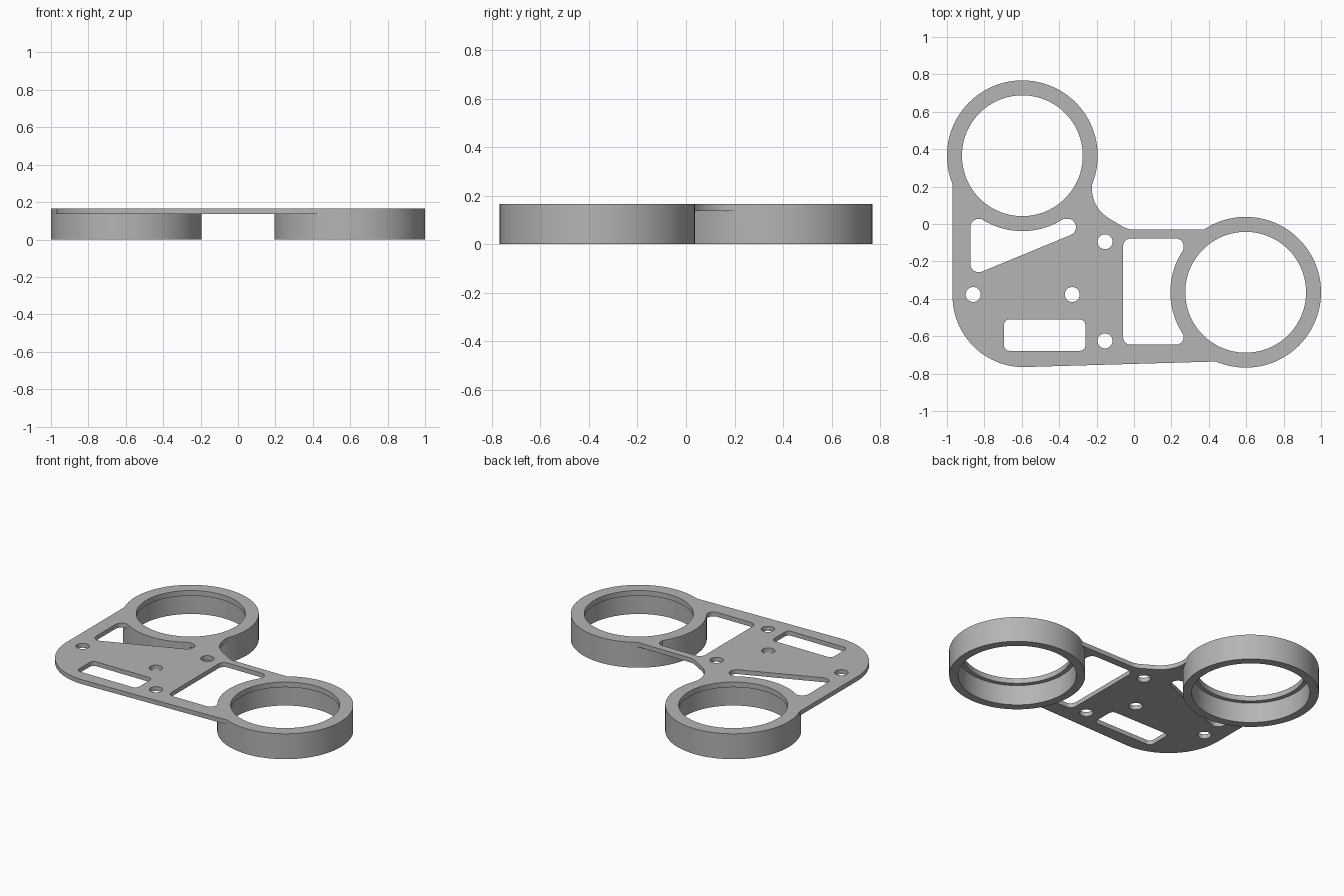
import bpy, bmesh, math
from mathutils import Vector

if "Cube" in bpy.data.objects:
    bpy.data.objects.remove(bpy.data.objects["Cube"], do_unlink=True)

TOP, PLATE_BOTTOM = 0.166, 0.137
RING_R, LIP_R, BORE_R = 0.403, 0.323, 0.35
RINGS = [(-0.597, 0.365), (0.597, -0.365)]

grey = bpy.data.materials.new("plain grey")
grey.use_nodes = True
colour = (0.46, 0.46, 0.46, 1)
grey.diffuse_color = colour
grey.node_tree.nodes["Principled BSDF"].inputs["Base Color"].default_value = colour


def arc(centre, r, start, end, steps=24):
    """Points on an arc, angles in degrees."""
    angles = [math.radians(start + (end - start) * i / steps) for i in range(steps + 1)]
    return [(centre[0] + r * math.cos(a), centre[1] + r * math.sin(a)) for a in angles]


def circle(centre, r, steps=96):
    return arc(centre, r, 0, 360, steps)[:-1]


def rounded(centres, r):
    """Convex counter-clockwise outline around corner circles."""
    points, n = [], len(centres)
    for i, c in enumerate(centres):
        before = Vector(c) - Vector(centres[i - 1])
        after = Vector(centres[(i + 1) % n]) - Vector(c)
        start = math.degrees(math.atan2(before.y, before.x)) - 90
        end = math.degrees(math.atan2(after.y, after.x)) - 90
        points += arc(c, r, start, start + (end - start) % 360, 10)
    return points


def rounded_box(x0, x1, y0, y1, r):
    return rounded([(x0 + r, y0 + r), (x1 - r, y0 + r), (x1 - r, y1 - r), (x0 + r, y1 - r)], r)


def prism(name, outline, z0, z1):
    bm = bmesh.new()
    face = bm.faces.new([bm.verts.new((x, y, z0)) for x, y in outline])
    top = bmesh.ops.extrude_face_region(bm, geom=[face])["geom"]
    bmesh.ops.translate(bm, vec=(0, 0, z1 - z0),
                        verts=[g for g in top if isinstance(g, bmesh.types.BMVert)])
    bmesh.ops.recalc_face_normals(bm, faces=bm.faces)
    mesh = bpy.data.meshes.new(name)
    bm.to_mesh(mesh)
    bm.free()
    mesh.materials.append(grey)
    obj = bpy.data.objects.new(name, mesh)
    bpy.context.collection.objects.link(obj)
    return obj


def combine(target, tool, operation):
    """Boolean the tool into the target, then discard the tool."""
    bpy.ops.object.select_all(action="DESELECT")
    bpy.context.view_layer.objects.active = target
    target.select_set(True)
    mod = target.modifiers.new("cut", "BOOLEAN")
    mod.operation, mod.solver, mod.object = operation, "EXACT", tool
    bpy.ops.object.modifier_apply(modifier=mod.name)
    bpy.data.objects.remove(tool, do_unlink=True)


# Thin plate with a rounded front corner and a filleted inside corner
outline = arc((-0.59, -0.385), 0.38, 180, 270, 40)
outline += [(0.45, -0.735), (0.5, -0.4), (0.373, -0.03)]
outline += arc((0, 0.09), 0.12, 270, 240, 10)
outline += arc((-0.04, 0.19), 0.185, 240, 162.6)
outline += [(-0.4, 0.3), (-0.9, 0.3), (-0.97, 0.21)]
bracket = prism("mounting_bracket", outline, PLATE_BOTTOM, TOP)

# Windows and screw holes through the plate
openings = [
    rounded_box(-0.695, -0.26, -0.678, -0.51, 0.03),
    rounded_box(-0.058, 0.265, -0.645, -0.078, 0.04),
    rounded([(-0.83, -0.213), (-0.355, -0.017), (-0.83, -0.017)], 0.045),
]
openings += [circle(c, 0.04, 40) for c in
             [(-0.155, -0.095), (-0.86, -0.377), (-0.33, -0.377), (-0.155, -0.625)]]
for points in openings:
    combine(bracket, prism("opening", points, 0.1, 0.2), "DIFFERENCE")

# Two deep rings, each with a narrower lip at the top
for c in RINGS:
    combine(bracket, prism("ring", circle(c, RING_R), 0, TOP), "UNION")
for c in RINGS:
    combine(bracket, prism("lip_bore", circle(c, LIP_R), -0.1, 0.3), "DIFFERENCE")
    combine(bracket, prism("deep_bore", circle(c, BORE_R), -0.1, 0.132), "DIFFERENCE")

bracket.select_set(True)
bpy.context.view_layer.objects.active = bracket
bpy.ops.object.shade_smooth_by_angle(angle=math.radians(30))
